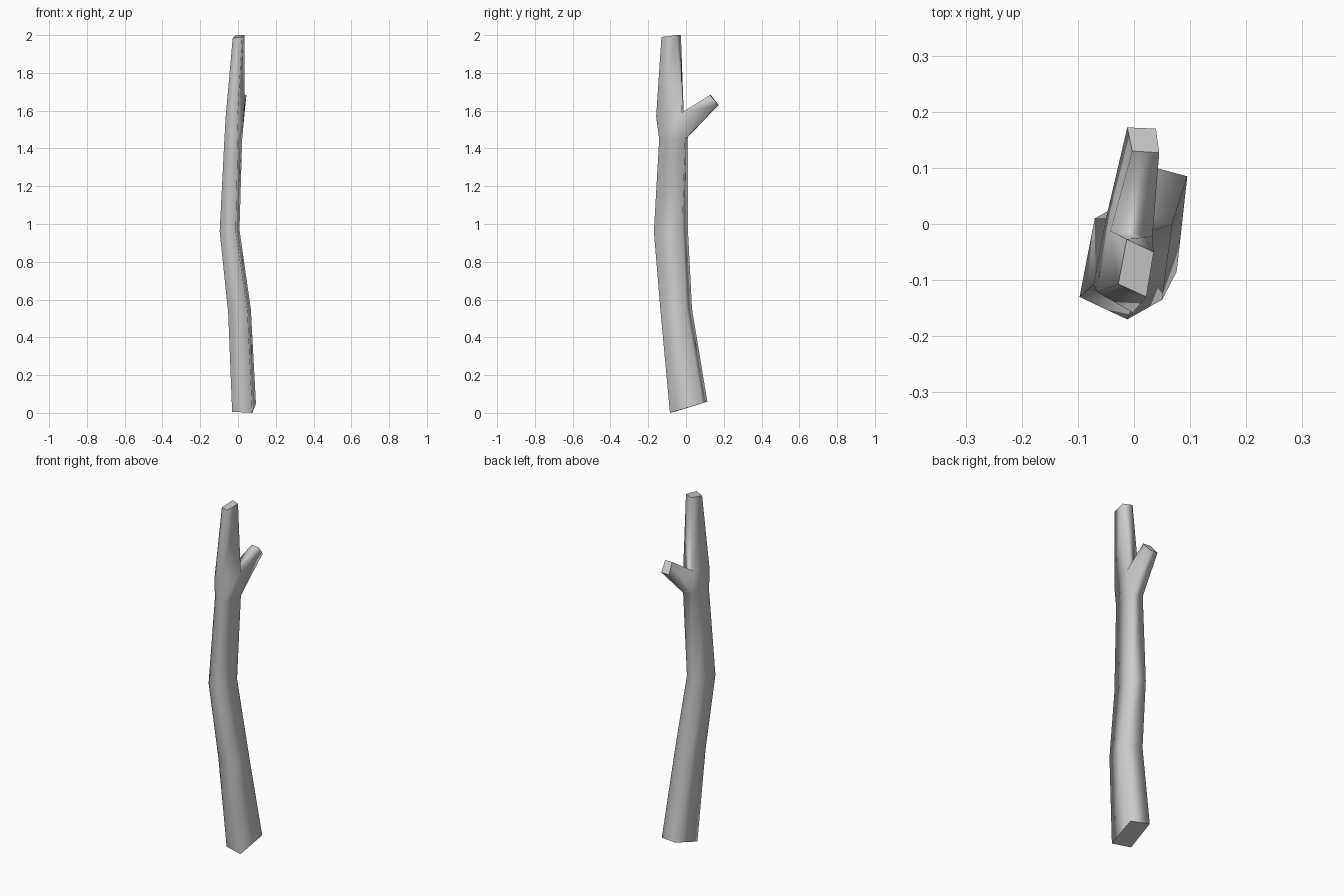
import bpy, bmesh

# Four-sided rings up the trunk: front-right, back-right, back-left, front-left
RINGS = [
    [(0.076, -0.085, 0.0), (0.095, 0.085, 0.05), (-0.01, 0.113, 0.06), (-0.031, -0.06, 0.006)],
    [(0.05, -0.135, 0.54), (0.068, 0.0, 0.55), (-0.03, 0.032, 0.55), (-0.052, -0.105, 0.53)],
    [(-0.012, -0.17, 0.96), (0.008, -0.02, 0.97), (-0.07, 0.01, 0.97), (-0.097, -0.13, 0.96)],
    [(0.0, -0.142, 1.45), (0.022, -0.005, 1.45), (-0.05, 0.01, 1.46), (-0.072, -0.108, 1.45)],
    [(-0.002, -0.158, 1.57), (0.033, -0.022, 1.59), (-0.042, -0.012, 1.59), (-0.065, -0.122, 1.57)],
    [(0.022, -0.13, 1.99), (0.035, -0.05, 2.0), (-0.013, -0.027, 2.0), (-0.028, -0.107, 1.985)],
]
# Tip of the side branch: lower right, lower left, upper left, upper right
TIP = [(0.039, 0.17, 1.63), (-0.012, 0.172, 1.63), (-0.003, 0.13, 1.685), (0.045, 0.127, 1.683)]

bm = bmesh.new()
rings = [[bm.verts.new(p) for p in r] for r in RINGS]


def bridge(a, b, skip=()):
    for i in range(4):
        if i not in skip:
            j = (i + 1) % 4
            bm.faces.new((a[i], a[j], b[j], b[i])).smooth = True


# Trunk, leaving the back side open where the branch forks off
for k in range(len(rings) - 1):
    bridge(rings[k], rings[k + 1], skip=(1,) if k == 3 else ())

# Side branch grown out of the opening
low, up = rings[3], rings[4]
tip = [bm.verts.new(p) for p in TIP]
bridge([low[1], low[2], up[2], up[1]], tip)

# Flat cut ends with crisp rims
for loop in (rings[0][::-1], rings[-1], tip):
    cap = bm.faces.new(loop)
    for e in cap.edges:
        e.smooth = False

bmesh.ops.recalc_face_normals(bm, faces=bm.faces)
mesh = bpy.data.meshes.new("branch")
bm.to_mesh(mesh)
bm.free()
obj = bpy.data.objects.new("branch", mesh)
bpy.context.collection.objects.link(obj)
